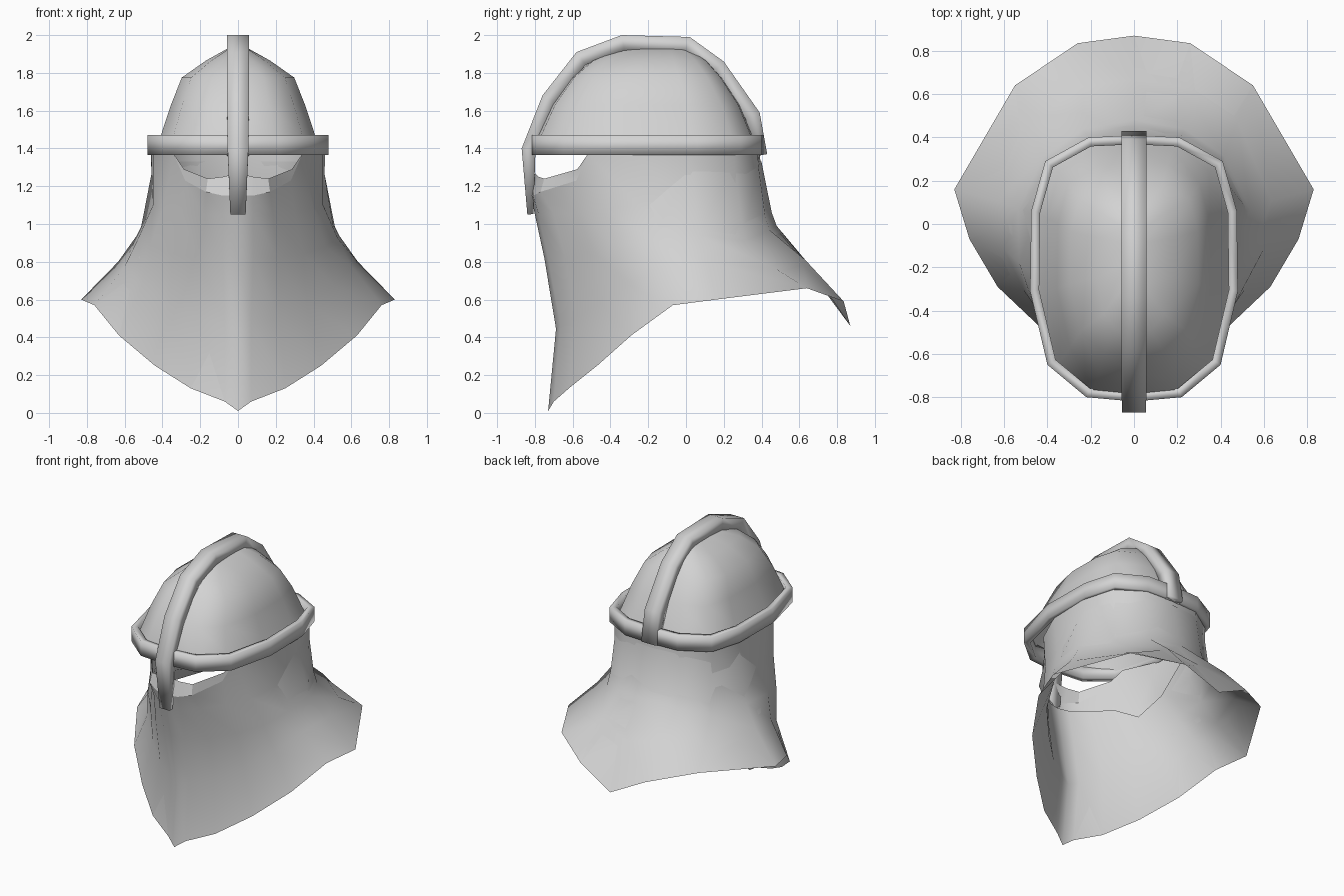
import bpy, bmesh, math
from mathutils import Vector

if "Cube" in bpy.data.objects:
    bpy.data.objects.remove(bpy.data.objects["Cube"])

steel = bpy.data.materials.new("grey_steel")
steel.diffuse_color = (0.65, 0.65, 0.65, 1)
steel.use_nodes = True
steel.node_tree.nodes["Principled BSDF"].inputs["Base Color"].default_value = steel.diffuse_color


def finish(name, bm, angle=55, solid=False):
    if solid:
        bmesh.ops.recalc_face_normals(bm, faces=bm.faces)
    me = bpy.data.meshes.new(name)
    bm.to_mesh(me)
    bm.free()
    me.materials.append(steel)
    me.shade_smooth()
    me.set_sharp_from_angle(angle=math.radians(angle))
    ob = bpy.data.objects.new(name, me)
    bpy.context.collection.objects.link(ob)
    return ob


def mirror_loop(half):
    """Half outline, front to back on the right, made into a full loop."""
    return half + [(-p[0], *p[1:]) for p in half[-2:0:-1]]


def grid(rows, closed=True, cap_top=False, flip=False):
    bm = bmesh.new()
    vs = [[bm.verts.new(p) for p in r] for r in rows]
    n = len(rows[0])
    for a, b in zip(vs, vs[1:]):
        for j in range(n if closed else n - 1):
            k = (j + 1) % n
            f = [a[j], b[j], b[k], a[k]]
            bm.faces.new(f[::-1] if flip else f)
    if cap_top:
        bm.faces.new(vs[0])
    return bm


# Square cross-section of a trim bar: (outward, sideways)
SECTION = [(-1, -1), (1, -1), (1, 1), (-1, 1)]


def sweep(name, path, place, depth, width, sign, closed, sizes=None):
    """Run the trim section along a 2D path of its outer edge, mitred."""
    bm, rings, n = bmesh.new(), [], len(path)
    pts = [Vector(p) for p in path]
    for i, p in enumerate(pts):
        prev = pts[i - 1] if closed or i else None
        nxt = pts[(i + 1) % n] if closed or i < n - 1 else None
        t1 = (p - prev).normalized() if prev else (nxt - p).normalized()
        t2 = (nxt - p).normalized() if nxt else t1
        t = (t1 + t2).normalized()
        nrm = Vector((t.y, -t.x)) * sign / max(t.dot(t1), .5)
        dk, wk = sizes[i] if sizes else (1, 1)
        rings.append([bm.verts.new(place(p + nrm * depth * dk * (a - 1), b * width * wk))
                      for a, b in SECTION])
    m = len(SECTION)
    for i in range(n if closed else n - 1):
        a, b = rings[i], rings[(i + 1) % n]
        for j in range(m):
            k = (j + 1) % m
            bm.faces.new([a[j], b[j], b[k], a[k]])
    if not closed:
        bm.faces.new(rings[0])
        bm.faces.new(rings[-1])
    return finish(name, bm, angle=120, solid=True)


# Brow band
band = mirror_loop([(0, -.82), (.22, -.80), (.40, -.65), (.48, -.31),
                    (.475, .06), (.41, .29), (.21, .40), (0, .41)])
sweep("brow_band", band, lambda p, s: (p.x, p.y, 1.418 + s),
      .021, .053, 1, True)

# Crest bar running from the nose guard over the top to the back
crest = [(-.84, 1.05), (-.87, 1.40), (-.76, 1.68), (-.58, 1.91), (-.34, 2.0),
         (.02, 1.99), (.20, 1.86), (.39, 1.59), (.43, 1.37)]
sweep("crest_and_nose_guard", crest, lambda p, s: (s, p.x, p.y),
      .04, .058, -1, False, [(.4, .7), (.9, .95)] + [(1, 1)] * 6 + [(.7, 1)])

# Dome: band outline scaled to (height, half width, front, back)
DOME = [(1.932, .05, -.33, .01), (1.865, .17, -.50, .11), (1.775, .298, -.605, .19),
        (1.63, .355, -.71, .285), (1.47, .408, -.785, .352), (1.40, .44, -.80, .38)]
rows = []
for z, hw, front, back in DOME:
    rows.append([(x / .48 * hw, front + (y + .82) / 1.23 * (back - front), z)
                 for x, y in band])
finish("dome", grid(rows, cap_top=True))

# Mail curtain outlines: upper edge, neck, waist and hem, front to back
TOP = [(0, -.82, 1.15), (.08, -.81, 1.15), (.17, -.77, 1.17), (.28, -.58, 1.23),
       (.34, -.52, 1.37), (.45, -.28, 1.37), (.46, .02, 1.37), (.395, .255, 1.37),
       (.21, .38, 1.37), (0, .39, 1.37)]
NECK = [(0, -.80, 1.05), (.08, -.78, 1.05), (.185, -.70, 1.05), (.30, -.56, 1.06),
        (.40, -.43, 1.08), (.45, -.25, 1.1), (.457, .03, 1.1), (.39, .265, 1.11),
        (.215, .39, 1.15), (0, .41, 1.18)]
WAIST = [(0, -.75, .82), (.08, -.73, .82), (.21, -.64, .82), (.345, -.51, .84),
         (.465, -.37, .88), (.53, -.18, .92), (.535, .07, .94), (.415, .315, .91),
         (.23, .44, .97), (0, .48, .99)]
HEM = [(0, -.73, .01), (.07, -.70, .06), (.25, -.62, .13), (.44, -.47, .25),
       (.63, -.29, .41), (.76, -.07, .57), (.83, .16, .60), (.55, .64, .66),
       (.26, .835, .59), (0, .87, .46)]

# The flare sits between waist and hem, drawn in at the front and sides
FLARE = []
for a, b in zip(WAIST, HEM):
    x, y, z = ((u + v) / 2 for u, v in zip(a, b))
    k = .93 if y < .2 else .99
    FLARE.append((x * k, y * k, z + (-.02 if .4 < y < .5 else .03)))

finish("neck_curtain",
       grid([mirror_loop(r) for r in (TOP, NECK, WAIST, FLARE, HEM)]), 75)

# Lining inside the lower curtain, its edge dipping at the cheeks
EDGE = [1.07, 1.07, 1.07, 1.06, .99, 1.09, 1.33, 1.33, 1.33, 1.33]
lining_top = [(x, y, z) for (x, y, _), z in zip(NECK, EDGE)]
lining = [[(x * .975, y * .975, z) for x, y, z in mirror_loop(r)]
          for r in (lining_top, WAIST, FLARE)] + [mirror_loop(HEM)]
finish("curtain_lining", grid(lining, flip=True), 75)

# Raised lip below the eye slot
LIP = [(0, -.80, 1.27), (.08, -.78, 1.25), (.16, -.75, 1.24),
       (.285, -.575, 1.29), (.34, -.52, 1.37)]


def across(half):
    return [(-x, y, z) for x, y, z in half[:0:-1]] + half


finish("eye_slot_lip", grid([across(LIP), across(TOP[:5])], closed=False), 30)
